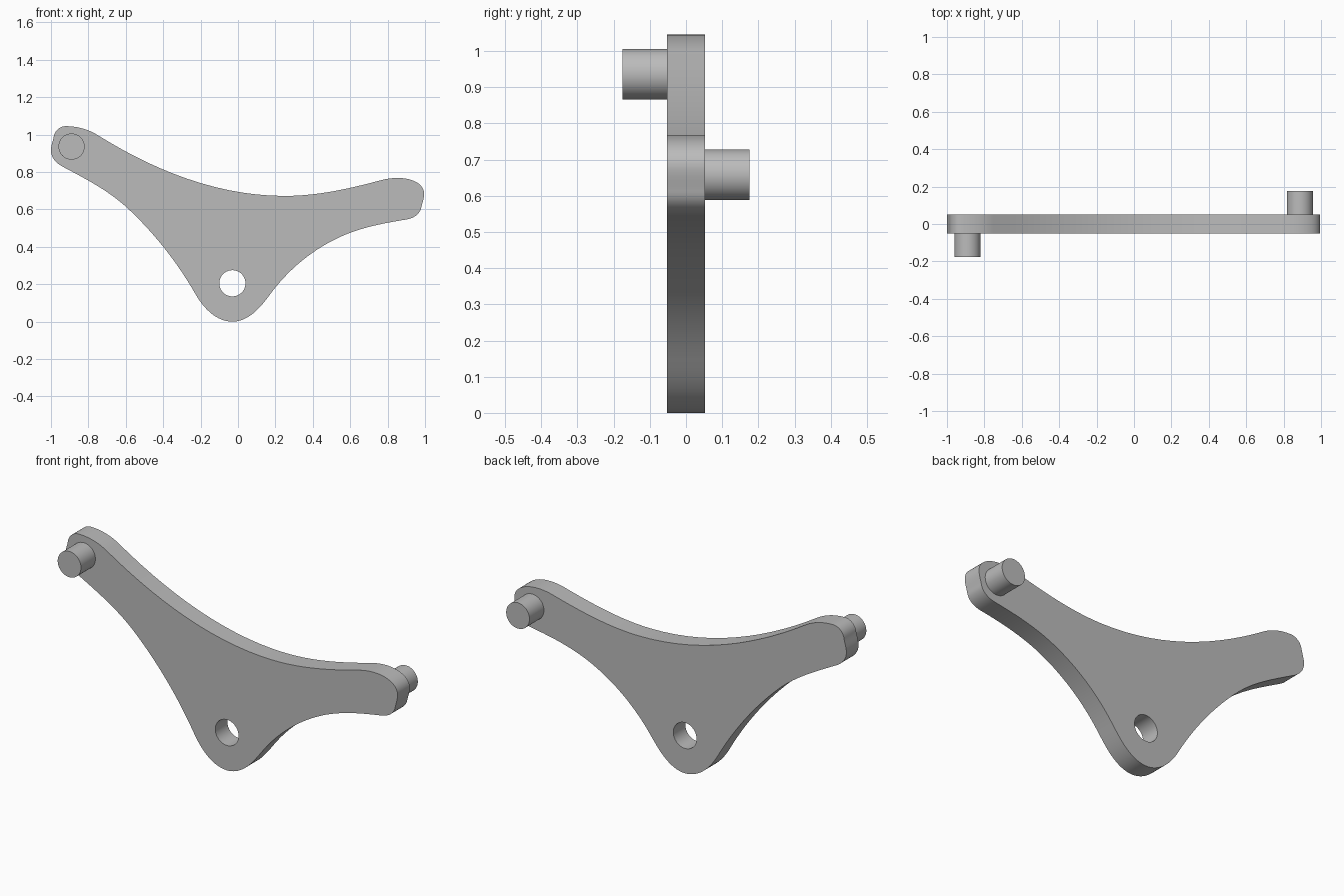
import bpy
import bmesh
from math import radians, cos, sin, hypot, pi

cube = bpy.data.objects.get("Cube")
if cube:
    bpy.data.objects.remove(cube, do_unlink=True)

GREY = (0.5, 0.5, 0.5, 1.0)
HALF = 0.052       # half the plate thickness
PIN_END = 0.176    # how far the pins reach from the middle plane
RADIUS = 0.07      # pins and pivot hole

grey = bpy.data.materials.new("plain grey")
grey.use_nodes = True
grey.diffuse_color = GREY
grey.node_tree.nodes["Principled BSDF"].inputs["Base Color"].default_value = GREY


def finish(obj):
    bpy.ops.object.select_all(action="DESELECT")
    obj.select_set(True)
    bpy.context.view_layer.objects.active = obj
    obj.data.materials.clear()
    obj.data.materials.append(grey)
    bpy.ops.object.shade_smooth_by_angle(angle=radians(35))


def add_spline(curve, anchors):
    """Closed bezier through (x, z, heading in degrees) anchors, bent like arcs."""
    spline = curve.splines.new("BEZIER")
    spline.bezier_points.add(len(anchors) - 1)
    spline.use_cyclic_u = True
    spline.resolution_u = 14
    for i, (x, z, heading) in enumerate(anchors):
        px, pz, ph = anchors[i - 1]
        nx, nz, nh = anchors[(i + 1) % len(anchors)]
        a = radians(heading)

        def reach(ox, oz, oh):
            turn = radians((oh - heading + 180) % 360 - 180)
            return hypot(ox - x, oz - z) / (3 * cos(turn / 4) ** 2)

        back, ahead = reach(px, pz, ph), reach(nx, nz, nh)
        p = spline.bezier_points[i]
        p.handle_left_type = p.handle_right_type = "FREE"
        p.co = (x, z, 0)
        p.handle_left = (x - back * cos(a), z - back * sin(a), 0)
        p.handle_right = (x + ahead * cos(a), z + ahead * sin(a), 0)


# Lever plate: outline, clockwise from the top of the high arm
outline = [
    (-0.92, 1.045, 0), (-0.75, 0.997, -32), (0.25, 0.672, 0),
    (0.76, 0.755, 15), (0.88, 0.767, -5), (0.995, 0.68, -92),
    (0.98, 0.61, -102), (0.90, 0.546, -171), (0.54, 0.45, -155),
    (0.18, 0.157, -127), (0.125, 0.087, -131), (-0.03, 0.0, 180),
    (-0.18, 0.08, 131), (-0.23, 0.152, 120), (-0.59, 0.606, 137),
    (-0.94, 0.83, 152), (-1.0, 0.915, 90), (-0.985, 0.99, 80),
]
hole_x, hole_z = -0.03, 0.205
hole = [(hole_x + RADIUS * cos(k * pi / 2), hole_z + RADIUS * sin(k * pi / 2), 90 + k * 90)
        for k in range(4)]

curve = bpy.data.curves.new("lever_plate", "CURVE")
curve.dimensions = "2D"
curve.fill_mode = "BOTH"
curve.extrude = HALF
add_spline(curve, outline)
add_spline(curve, hole)
plate = bpy.data.objects.new("lever_plate", curve)
plate.rotation_euler.x = pi / 2
bpy.context.collection.objects.link(plate)
bpy.ops.object.select_all(action="DESELECT")
plate.select_set(True)
bpy.context.view_layer.objects.active = plate
bpy.ops.object.convert(target="MESH")
plate = bpy.context.object

# Weld the caps to the rim
bm = bmesh.new()
bm.from_mesh(plate.data)
bmesh.ops.remove_doubles(bm, verts=bm.verts, dist=0.0005)
bmesh.ops.recalc_face_normals(bm, faces=bm.faces)
bm.to_mesh(plate.data)
bm.free()
finish(plate)

# Pins: one to the front on the high arm, one to the back on the low arm
for name, x, z, side in (("front_pin", -0.89, 0.936, -1), ("back_pin", 0.887, 0.658, 1)):
    bpy.ops.mesh.primitive_cylinder_add(
        vertices=48, radius=RADIUS, depth=PIN_END - HALF,
        location=(x, side * (PIN_END + HALF) / 2, z), rotation=(pi / 2, 0, 0))
    pin = bpy.context.object
    pin.name = name
    finish(pin)
